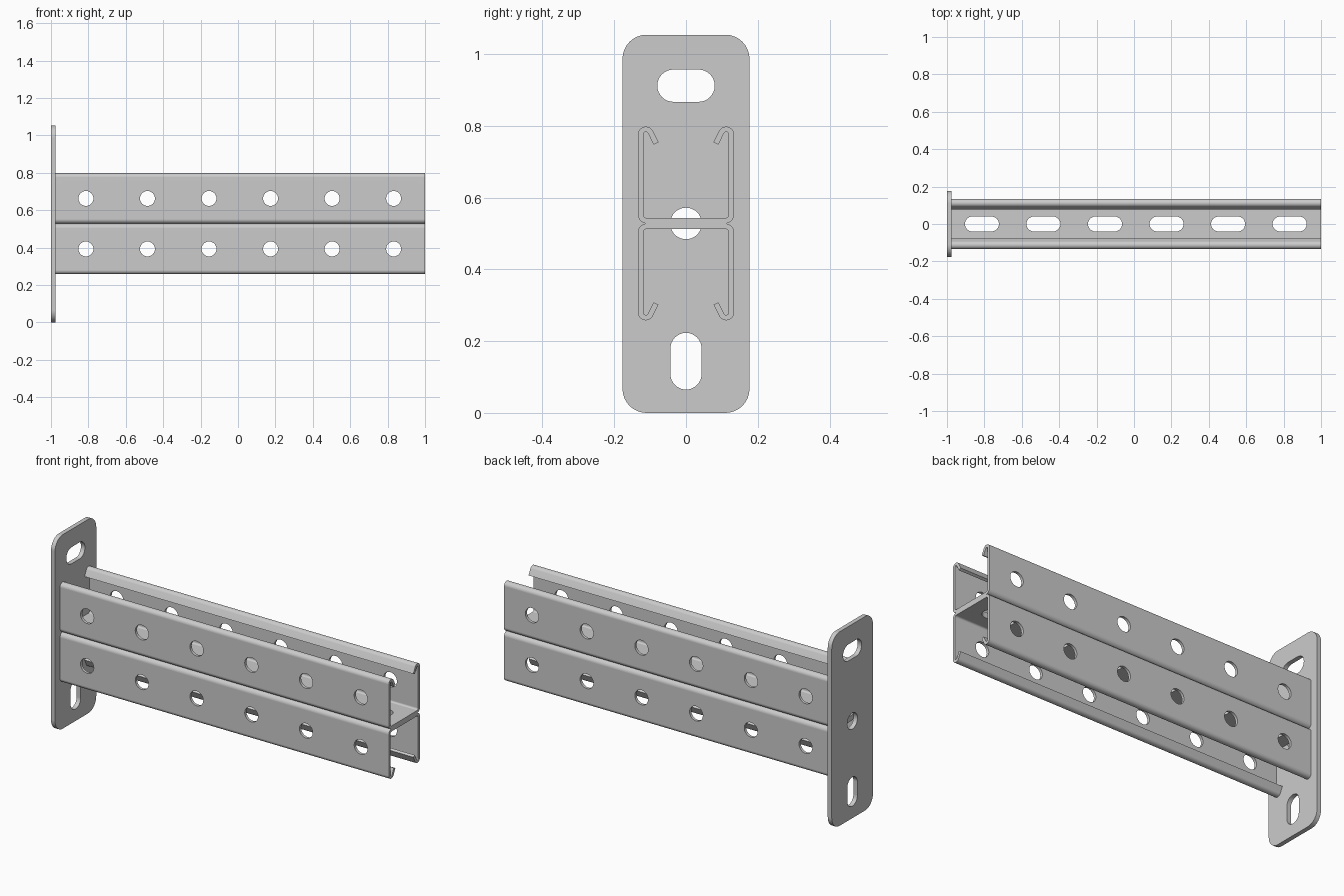
import bpy, bmesh
from math import radians, cos, sin

if "Cube" in bpy.data.objects:
    bpy.data.objects.remove(bpy.data.objects["Cube"])

MID = 0.528          # height where the two channels meet
X0, X1 = -0.976, 1.0  # channel ends
HOLES = [-0.813 + 0.329 * i for i in range(6)]


def arc(cu, cv, r, a0, a1, n=8):
    angs = [radians(a0 + (a1 - a0) * i / n) for i in range(n + 1)]
    return [(cu + r * cos(a), cv + r * sin(a)) for a in angs]


def slot(cu, cv, hu, hv, r=None):
    """Rounded rectangle outline; fully round ends when r is omitted."""
    r = r or min(hu, hv)
    pts = []
    for su, sv, a in ((1, 1, 0), (-1, 1, 90), (-1, -1, 180), (1, -1, 270)):
        for p in arc(cu + su * (hu - r), cv + sv * (hv - r), r, a, a + 90):
            if not pts or abs(p[0] - pts[-1][0]) + abs(p[1] - pts[-1][1]) > 1e-5:
                pts.append(p)
    if abs(pts[0][0] - pts[-1][0]) + abs(pts[0][1] - pts[-1][1]) < 1e-5:
        pts.pop()
    return pts


def prism_object(name, prisms):
    """One mesh from (outline, axis, start, end) extrusions."""
    place = {'x': lambda u, v, t: (t, u, v),
             'y': lambda u, v, t: (u, t, v),
             'z': lambda u, v, t: (u, v, t)}
    bm = bmesh.new()
    for pts, axis, a, b in prisms:
        lo = [bm.verts.new(place[axis](u, v, a)) for u, v in pts]
        hi = [bm.verts.new(place[axis](u, v, b)) for u, v in pts]
        bm.faces.new(lo[::-1])
        bm.faces.new(hi)
        for i in range(len(pts)):
            j = (i + 1) % len(pts)
            bm.faces.new((lo[i], lo[j], hi[j], hi[i]))
    bmesh.ops.recalc_face_normals(bm, faces=bm.faces)
    me = bpy.data.meshes.new(name)
    bm.to_mesh(me)
    bm.free()
    ob = bpy.data.objects.new(name, me)
    bpy.context.collection.objects.link(ob)
    return ob


def punch(ob, prisms):
    """Cut the prisms out of ob, then shade it."""
    cutter = prism_object("cutter", prisms)
    cutter.hide_render = True
    bpy.ops.object.select_all(action='DESELECT')
    bpy.context.view_layer.objects.active = ob
    ob.select_set(True)
    mod = ob.modifiers.new("holes", 'BOOLEAN')
    mod.operation, mod.solver, mod.object = 'DIFFERENCE', 'EXACT', cutter
    bpy.ops.object.modifier_apply(modifier=mod.name)
    bpy.data.objects.remove(cutter)
    bpy.ops.object.shade_smooth_by_angle(angle=radians(30))
    wn = ob.modifiers.new("flat_walls", 'WEIGHTED_NORMAL')
    wn.keep_sharp = True


# End plate with two slots and a centre hole
plate = prism_object("end_plate", [(slot(0, MID - 0.001, 0.177, 0.527, 0.067), 'x', -1.0, -0.976)])
punch(plate, [(slot(0, 0.912, 0.08, 0.045), 'x', -1.1, -0.9),
              (slot(0, MID, 0.044, 0.044), 'x', -1.1, -0.9),
              (slot(0, 0.144, 0.0435, 0.079), 'x', -1.1, -0.9)])

# Channel section: web, rounded corner, wall, lip folded back inward
LIP = 153.5
du, dv = 0.035 * cos(radians(LIP + 90)), 0.035 * sin(radians(LIP + 90))
outer_lip = arc(0.112, 0.248, 0.022, 0, LIP, 12)
inner_lip = arc(0.112, 0.248, 0.007, LIP, 0, 12)
half = arc(0.109, 0.025, 0.025, -90, 0) + outer_lip
half += [(outer_lip[-1][0] + du, outer_lip[-1][1] + dv),
         (inner_lip[0][0] + du, inner_lip[0][1] + dv)]
half += inner_lip + arc(0.109, 0.025, 0.010, 0, -90)
section = half + [(-u, v) for u, v in reversed(half)]

# Two channels back to back, with side holes and web slots
for name, s in (("upper_channel", 1), ("lower_channel", -1)):
    channel = prism_object(name, [([(u, MID + s * v) for u, v in section], 'x', X0, X1)])
    cuts = []
    for x in HOLES:
        cuts.append((slot(x, MID + s * 0.135, 0.04, 0.04), 'y', -0.3, 0.3))
        cuts.append((slot(x, 0, 0.091, 0.04), 'z', MID - 0.04, MID + 0.04))
    punch(channel, cuts)
